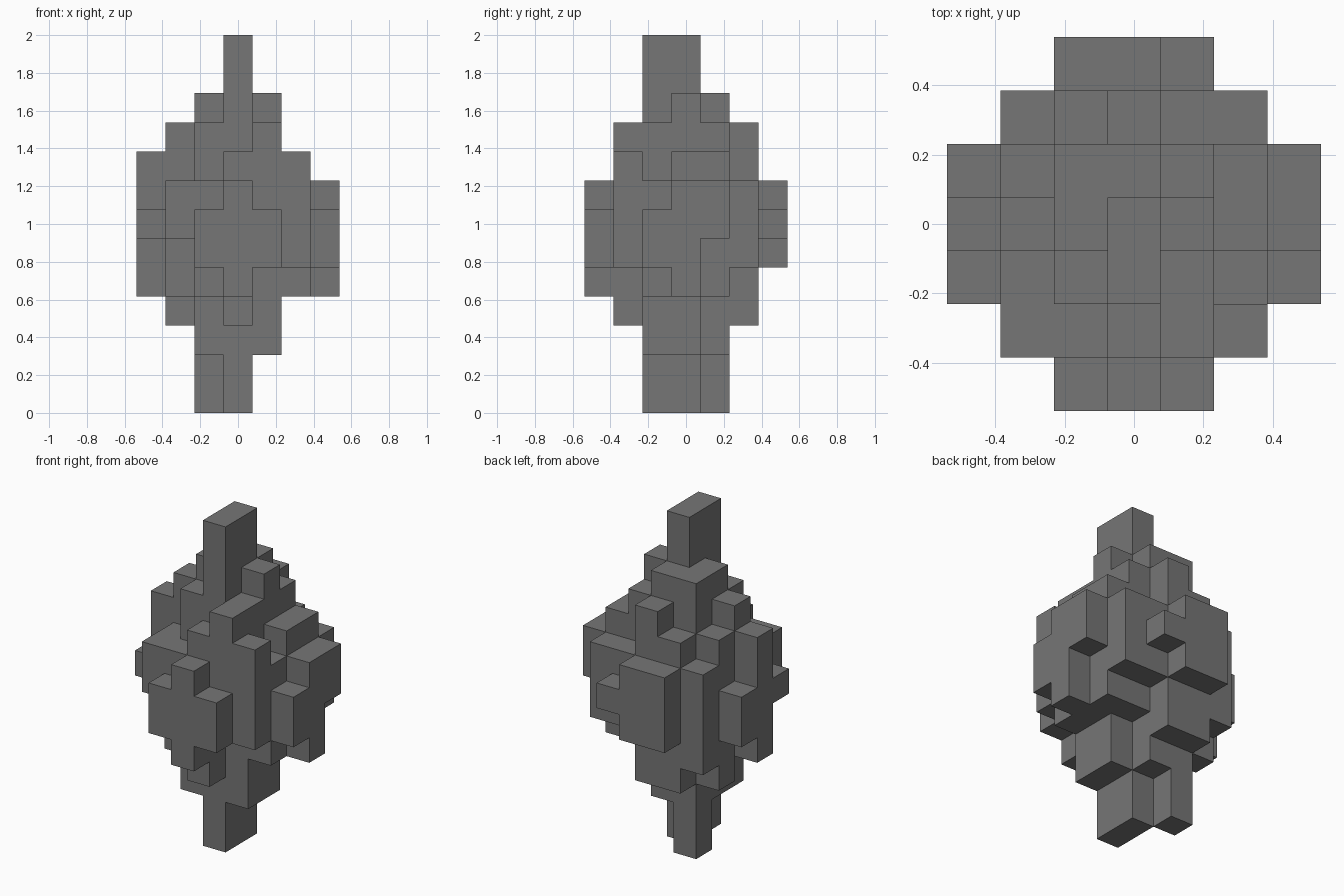
import bpy
import bmesh
from mathutils import Vector

if "Cube" in bpy.data.objects:
    bpy.data.objects.remove(bpy.data.objects["Cube"], do_unlink=True)

# Stepped crystal: each column runs from its lower level to its upper level.
# Rows go from front to back, columns from right to left across the centre.
LOWER = [
    [5, 4, 5],
    [6, 4, 3, 5, 5],
    [6, 4, 2, 0, 2, 4, 5],
    [4, 4, 2, 0, 2, 4, 4],
    [5, 3, 0, 2, 4, 4, 6],
    [4, 3, 3, 5, 5],
    [5, 5, 6],
]
UPPER = [
    [7, 8, 7],
    [8, 8, 9, 10, 9],
    [7, 8, 10, 13, 10, 8, 7],
    [9, 10, 11, 13, 11, 9, 8],
    [7, 9, 11, 11, 10, 9, 8],
    [8, 9, 10, 8, 8],
    [8, 8, 7],
]
LAYERS = max(max(row) for row in UPPER)
UNIT = 2 / LAYERS


def filled_cells():
    """Collect the grid cells covered by all columns."""
    cells = set()
    for row, (lows, highs) in enumerate(zip(LOWER, UPPER)):
        y = row - len(LOWER) // 2
        for col, (low, high) in enumerate(zip(lows, highs)):
            x = col - len(lows) // 2
            cells.update((x, y, z) for z in range(low, high))
    return cells


def add_outer_faces(bm, cell, cells):
    """Add a square on each side of the cell that has no neighbour."""
    centre = Vector(cell) + Vector((0, 0, 0.5))
    for axis in range(3):
        for sign in (-1, 1):
            normal = Vector((0, 0, 0))
            normal[axis] = sign
            neighbour = tuple(int(c + n) for c, n in zip(cell, normal))
            if neighbour in cells:
                continue
            side = Vector((0, 0, 0))
            side[(axis + 1) % 3] = 1
            up = normal.cross(side)
            corners = [normal - side - up, normal + side - up,
                       normal + side + up, normal - side + up]
            bm.faces.new([bm.verts.new((centre + c / 2) * UNIT) for c in corners])


def make_material(name, colour):
    mat = bpy.data.materials.new(name)
    mat.use_nodes = True
    mat.diffuse_color = colour
    mat.node_tree.nodes["Principled BSDF"].inputs["Base Color"].default_value = colour
    return mat


# Closed outer shell with shared corners
bm = bmesh.new()
cells = filled_cells()
for cell in sorted(cells):
    add_outer_faces(bm, cell, cells)
bmesh.ops.remove_doubles(bm, verts=bm.verts, dist=UNIT / 100)
mesh = bpy.data.meshes.new("stepped_crystal")
bm.to_mesh(mesh)
bm.free()

crystal = bpy.data.objects.new("stepped_crystal", mesh)
bpy.context.collection.objects.link(crystal)
mesh.materials.append(make_material("dark_grey_stone", (0.18, 0.18, 0.18, 1)))
